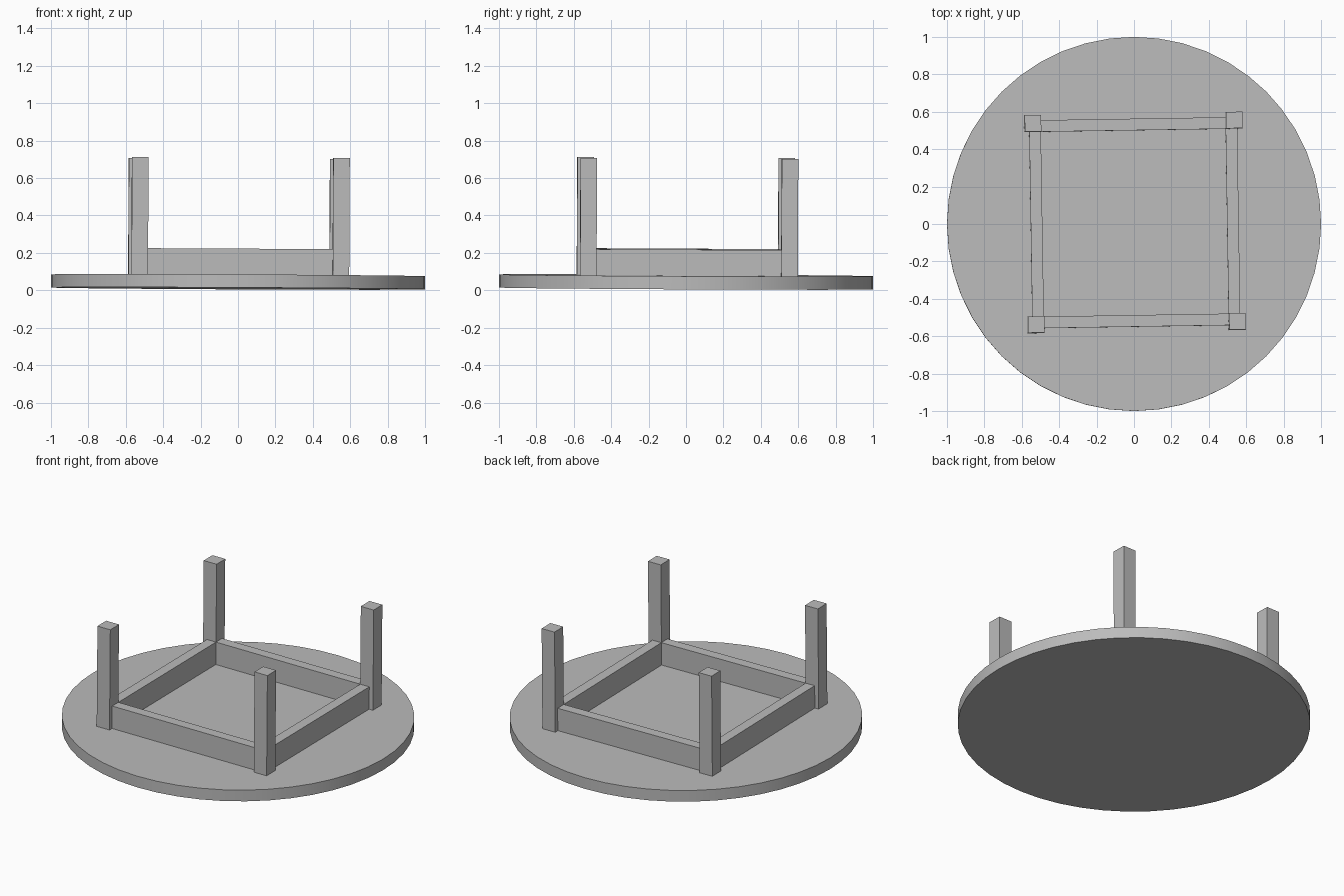
import bpy, math
from mathutils import Matrix

if "Cube" in bpy.data.objects:
    bpy.data.objects.remove(bpy.data.objects["Cube"])

grey = bpy.data.materials.new("plain grey")
grey.diffuse_color = (0.5, 0.5, 0.5, 1)
grey.use_nodes = True
grey.node_tree.nodes["Principled BSDF"].inputs["Base Color"].default_value = grey.diffuse_color

# The upturned table lies very slightly tilted and turned
TILT = (Matrix.Translation((0, 0, 0.01)) @ Matrix.Rotation(-0.005, 4, 'X')
        @ Matrix.Rotation(0.005, 4, 'Y'))
FRAME = TILT @ Matrix.Translation((0.003, 0.006, 0)) @ Matrix.Rotation(0.016, 4, 'Z')


def finish(name, matrix):
    ob = bpy.context.object
    ob.name = name
    ob.data.materials.append(grey)
    ob.matrix_world = matrix @ ob.matrix_basis
    return ob


def box(name, x0, x1, y0, y1, z0, z1):
    bpy.ops.mesh.primitive_cube_add(
        size=1, location=((x0 + x1) / 2, (y0 + y1) / 2, (z0 + z1) / 2))
    bpy.context.object.scale = (x1 - x0, y1 - y0, z1 - z0)
    return finish(name, FRAME)


# Round table top, face down
bpy.ops.mesh.primitive_cylinder_add(vertices=48, radius=1, depth=0.07, location=(0, 0, 0.035))
finish("table_top", TILT)
bpy.ops.object.shade_smooth_by_angle(angle=math.radians(30))

INNER, LEG, RAIL = 0.494, 0.582, 0.556
TOP, RAIL_H, LEG_H = 0.07, 0.21, 0.697

# Square legs at the four corners
for sx, left in ((-1, "left"), (1, "right")):
    for sy, front in ((-1, "front"), (1, "back")):
        xs = sorted((sx * INNER, sx * LEG))
        ys = sorted((sy * INNER, sy * LEG))
        box(f"{front}_{left}_leg", *xs, *ys, TOP, LEG_H)

# Apron rails between the legs, flush with their inner faces
for s, fb, lr in ((-1, "front", "left"), (1, "back", "right")):
    across = sorted((s * INNER, s * RAIL))
    box(f"{fb}_rail", -INNER, INNER, *across, TOP, RAIL_H)
    box(f"{lr}_rail", *across, -INNER, INNER, TOP, RAIL_H)
